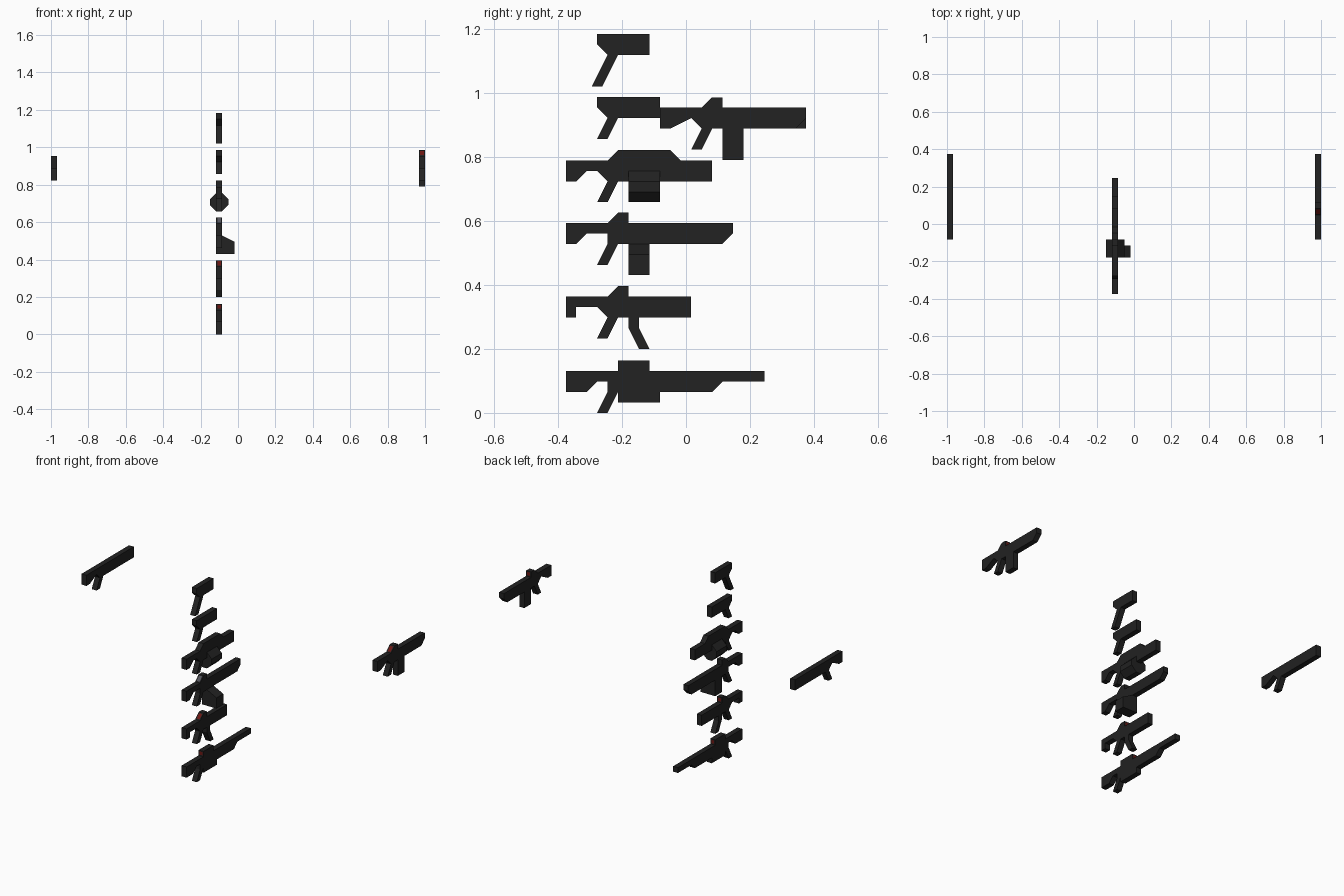
import bpy, bmesh
from mathutils import Vector

if "Cube" in bpy.data.objects:
    bpy.data.objects.remove(bpy.data.objects["Cube"])

U = 0.03265          # grid module shared by all the parts
Y0 = -0.3755         # y of grid column 0
MID, LEFT, RIGHT = -0.101, -1 + U / 2, 1 - U / 2


def material(name, rgb):
    m = bpy.data.materials.new(name)
    m.diffuse_color = (*rgb, 1)
    m.use_nodes = True
    m.node_tree.nodes["Principled BSDF"].inputs["Base Color"].default_value = m.diffuse_color
    return m


BLACK = material("matte_black", (0.016, 0.016, 0.016))
RED = material("lens_red", (0.15, 0.008, 0.006))
GREY = material("lens_grey", (0.09, 0.09, 0.11))


def extrude(name, pts, direction, lenses=(), lens_mat=RED):
    """Extrude a closed outline; lenses are face centres that get a coloured inset."""
    me = bpy.data.meshes.new(name)
    bm = bmesh.new()
    f = bm.faces.new([bm.verts.new(p) for p in pts])
    r = bmesh.ops.extrude_face_region(bm, geom=[f], use_keep_orig=True)
    for v in r["geom"]:
        if isinstance(v, bmesh.types.BMVert):
            v.co += Vector(direction)
    bmesh.ops.recalc_face_normals(bm, faces=bm.faces)
    for c in lenses:
        best = min(bm.faces, key=lambda q: (q.calc_center_median() - Vector(c)).length
                   if len(q.verts) == 4 else 9)
        bmesh.ops.inset_individual(bm, faces=[best], thickness=0.28 * U)
        best.material_index = 1
    bm.to_mesh(me)
    bm.free()
    me.materials.append(BLACK)
    me.materials.append(lens_mat)
    ob = bpy.data.objects.new(name, me)
    bpy.context.collection.objects.link(ob)
    return ob


def flat_part(name, x, base, outline, lenses=(), lens_mat=RED):
    """Side outline in grid units (column, height), one unit thick across x."""
    def to3(p, xx):
        return (xx, Y0 + p[0] * U, base + p[1] * U)
    extrude(name, [to3(p, x - U / 2) for p in outline], (U, 0, 0),
            [to3(p, x) for p in lenses], lens_mat)


def cross_part(name, x, base, outline, k0, k1):
    """Front outline in grid units (across, height), extruded from column k0 to k1."""
    pts = [(x + a * U, Y0 + k0 * U, base + b * U) for a, b in outline]
    extrude(name, pts, (0, (k1 - k0) * U, 0))


# long rifle with scope
flat_part("long_rifle", MID, 0.0, [
    (0, 2), (2, 2), (3, 3), (4, 3), (4, 2), (3, 0), (4, 0), (5, 2), (5, 1), (9, 1), (9, 2),
    (14, 2), (15, 3), (19, 3), (19, 4), (8, 4), (8, 5), (5, 5), (5, 4), (0, 4)],
    [(5, 4.5), (8, 4.5)])

# compact gun with angled foregrip
flat_part("compact_gun", MID, 0.2, [
    (0, 3), (1, 3), (1, 4), (3, 4), (4, 3), (3, 1), (4, 1), (5, 3), (6, 3), (6, 2), (7, 0),
    (8, 0), (7, 2), (7, 3), (12, 3), (12, 5), (6, 5), (6, 6), (5, 6), (4, 5), (0, 5)],
    [(4.5, 5.5), (6, 5.5)])

# support rifle with side ammunition box
B3 = 0.43
flat_part("support_rifle", MID, B3, [
    (0, 3), (1, 3), (2, 4), (4, 4), (4, 3), (3, 1), (4, 1), (5, 3), (6, 3), (6, 0), (8, 0),
    (8, 3), (15, 3), (16, 4), (16, 5), (6, 5), (6, 6), (5, 6), (4, 5), (0, 5)],
    [(4.5, 5.5)], GREY)
cross_part("side_ammo_box", MID, B3,
           [(0.5, 0), (2.5, 0), (2.5, 2), (0.5, 3)], 6, 8)

# drum gun with eight-sided drum
B4 = 0.658
flat_part("drum_gun", MID, B4, [
    (0, 2), (1, 2), (2, 3), (3, 3), (4, 2), (3, 0), (4, 0), (5, 2), (14, 2), (14, 4), (11, 4),
    (10, 5), (5, 5), (4, 4), (0, 4)])
cross_part("drum_magazine", MID, B4, [
    (-0.5, 0), (0.5, 0), (1.5, 1), (1.5, 2), (0.5, 3), (-0.5, 3), (-1.5, 2), (-1.5, 1)], 6, 9)

# two pistols
flat_part("pistol", MID, 0.856, [
    (3, 4), (9, 4), (9, 2), (5, 2), (4, 0), (3, 0), (4, 2), (3, 3)])
flat_part("long_grip_pistol", MID, 1.02, [
    (3, 5), (8, 5), (8, 3), (5, 3), (3.5, 0), (2.5, 0), (4, 3), (3, 4)])

# the two separate rifles out at the sides
B6 = 0.79
flat_part("magazine_rifle", RIGHT, B6, [
    (9, 3), (10, 3), (12, 4), (13, 3), (12, 1), (13, 1), (14, 3), (15, 3), (15, 0), (17, 0),
    (17, 3), (22, 3), (23, 4), (23, 5), (15, 5), (15, 6), (14, 6), (13, 5), (9, 5)],
    [(13.5, 5.5), (15, 5.5)])
flat_part("plain_rifle", LEFT, B6, [
    (9, 3), (10, 3), (12, 4), (13, 3), (12, 1), (13, 1), (14, 3), (23, 3), (23, 5), (9, 5)])
